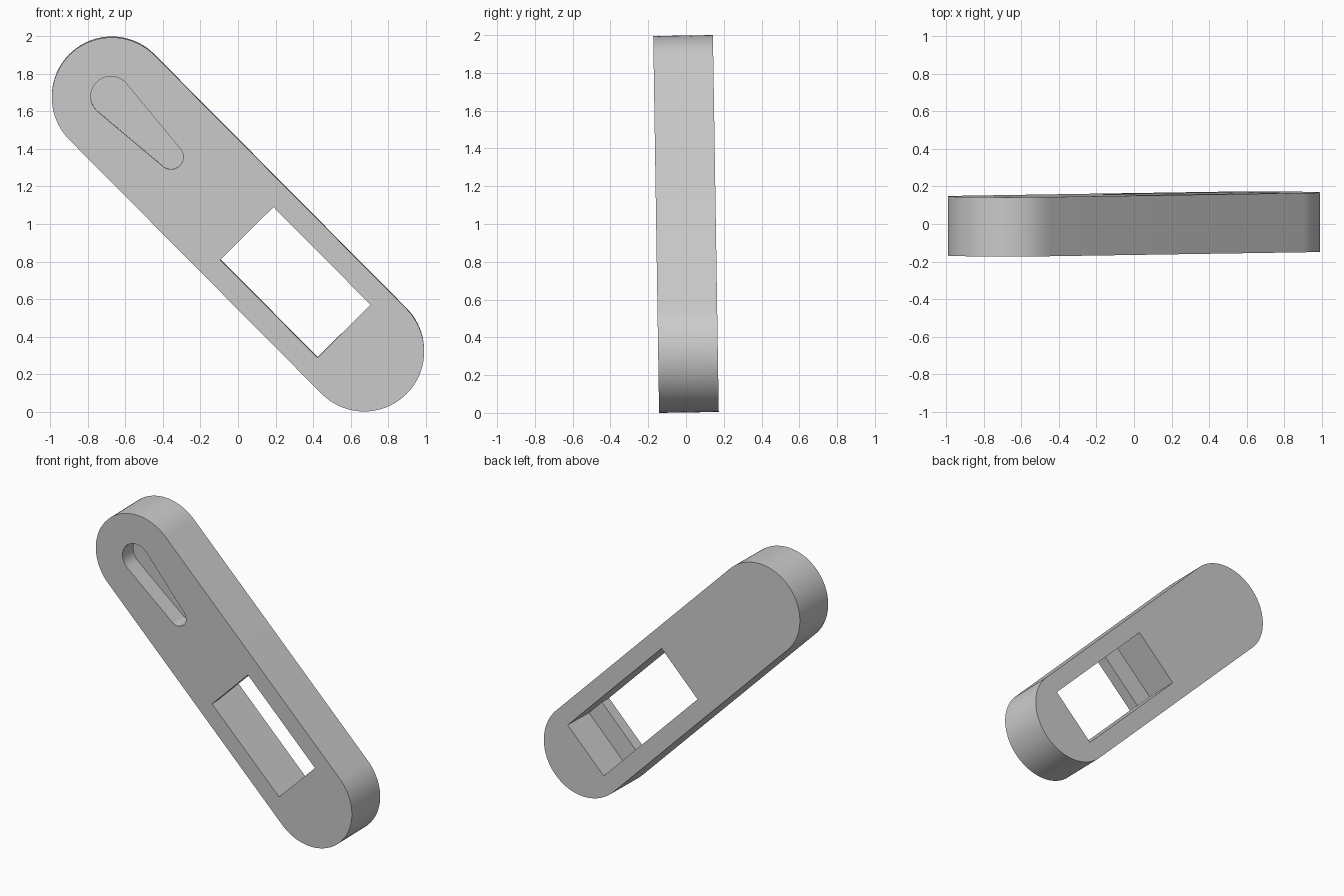
import bpy
import bmesh
import math
from mathutils import Matrix

cube = bpy.data.objects.get("Cube")
if cube:
    bpy.data.objects.remove(cube, do_unlink=True)

HALF = 0.158          # half thickness of the bar
ARC_STEPS = 40

grey = bpy.data.materials.new("plain grey")
grey.use_nodes = True
colour = (0.6, 0.6, 0.6, 1)
grey.diffuse_color = colour
grey.node_tree.nodes["Principled BSDF"].inputs["Base Color"].default_value = colour


def capsule(x1, r1, x2, r2):
    """Outline wrapped tightly around two circles on the long axis."""
    tilt = math.acos((r1 - r2) / (x2 - x1))
    points = []
    for centre, radius, start, end in ((x1, r1, tilt, 2 * math.pi - tilt),
                                       (x2, r2, -tilt, tilt)):
        for i in range(ARC_STEPS + 1):
            a = start + (end - start) * i / ARC_STEPS
            points.append((centre + radius * math.cos(a), radius * math.sin(a)))
    return points


def rectangle(centre, length, width):
    x, z = length / 2, width / 2
    return [(centre - x, -z), (centre + x, -z), (centre + x, z), (centre - x, z)]


def prism(name, outline, y0, y1):
    """Extrude an outline through the thickness of the bar."""
    bm = bmesh.new()
    face = bm.faces.new([bm.verts.new((x, y0, z)) for x, z in outline])
    result = bmesh.ops.extrude_face_region(bm, geom=[face])
    moved = [g for g in result["geom"] if isinstance(g, bmesh.types.BMVert)]
    bmesh.ops.translate(bm, verts=moved, vec=(0, y1 - y0, 0))
    bmesh.ops.recalc_face_normals(bm, faces=bm.faces)
    mesh = bpy.data.meshes.new(name)
    bm.to_mesh(mesh)
    bm.free()
    mesh.materials.append(grey)
    obj = bpy.data.objects.new(name, mesh)
    bpy.context.collection.objects.link(obj)
    return obj


# Round-ended bar
bar = prism("round_ended_bar", capsule(-0.955, 0.32, 0.955, 0.32), -HALF, HALF)

# Tapered slot in the front, window right through, longer pocket in the back
cutters = [
    prism("tapered_slot_cutter", capsule(-0.962, 0.107, -0.508, 0.066), -HALF - 0.1, -HALF + 0.12),
    prism("window_cutter", rectangle(0.435, 0.735, 0.4), -HALF - 0.1, HALF + 0.1),
    prism("back_pocket_cutter", rectangle(0.43, 1.03, 0.4), HALF - 0.237, HALF + 0.1),
]

bpy.ops.object.select_all(action="DESELECT")
bpy.context.view_layer.objects.active = bar
bar.select_set(True)
for cutter in cutters:
    cutter.hide_render = True
    cut = bar.modifiers.new(cutter.name, "BOOLEAN")
    cut.operation = "DIFFERENCE"
    cut.solver = "EXACT"
    cut.object = cutter
    bpy.ops.object.modifier_apply(modifier=cut.name)
    bpy.data.objects.remove(cutter, do_unlink=True)

# Lean the bar diagonally, with a slight tip forward
bar.data.transform(Matrix.Translation((0, 0, 1))
                   @ Matrix.Rotation(0.0155, 4, "X")
                   @ Matrix.Rotation(math.radians(45.2), 4, "Y"))
bpy.ops.object.shade_smooth_by_angle(angle=math.radians(30))
